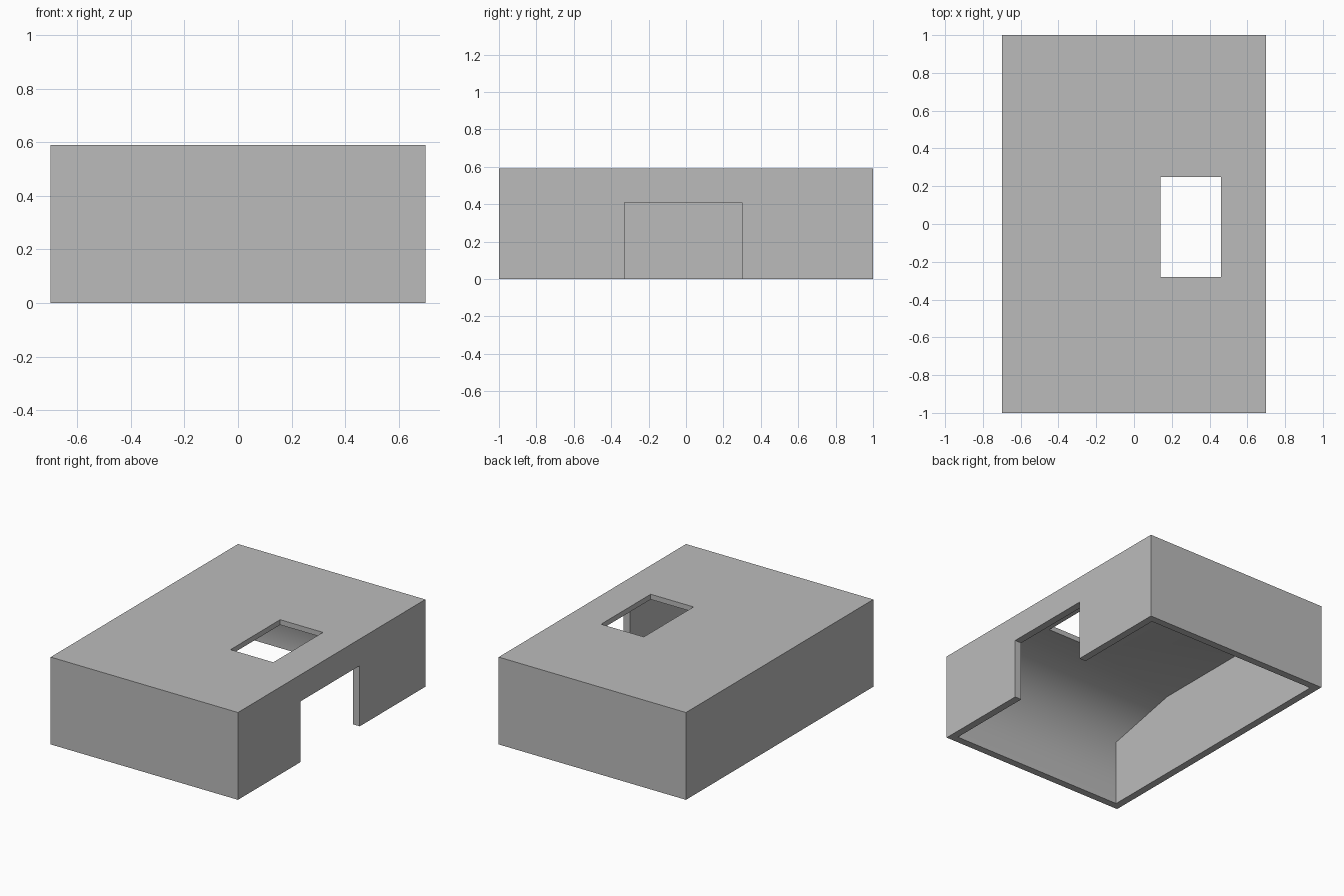
import bpy
import bmesh
from math import radians

cube = bpy.data.objects.get("Cube")
if cube:
    bpy.data.objects.remove(cube, do_unlink=True)

HALF_X, HALF_Y, HEIGHT = 0.70, 1.0, 0.59
WALL = 0.05

grey = bpy.data.materials.new("plain_grey")
grey.use_nodes = True
grey.diffuse_color = (0.5, 0.5, 0.5, 1)
grey.node_tree.nodes["Principled BSDF"].inputs["Base Color"].default_value = (0.5, 0.5, 0.5, 1)


def extrude_x(name, profile, x0, x1):
    """Solid made by sweeping a (y, z) profile from x0 to x1."""
    bm = bmesh.new()
    face = bm.faces.new([bm.verts.new((x0, y, z)) for y, z in profile])
    swept = bmesh.ops.extrude_face_region(bm, geom=[face])["geom"]
    verts = [v for v in swept if isinstance(v, bmesh.types.BMVert)]
    bmesh.ops.translate(bm, verts=verts, vec=(x1 - x0, 0, 0))
    bmesh.ops.recalc_face_normals(bm, faces=bm.faces)
    mesh = bpy.data.meshes.new(name)
    bm.to_mesh(mesh)
    bm.free()
    mesh.materials.append(grey)
    obj = bpy.data.objects.new(name, mesh)
    bpy.context.collection.objects.link(obj)
    return obj


def rect(y0, y1, z0, z1):
    return [(y0, z0), (y1, z0), (y1, z1), (y0, z1)]


# Outer block
shell = extrude_x("box_shell", rect(-HALF_Y, HALF_Y, 0, HEIGHT), -HALF_X, HALF_X)

# Hollow inside, with the ceiling sloping down towards the front and back walls
inner_y = HALF_Y - WALL
slope = [(inner_y, -0.1), (inner_y, 0.445), (0.45, 0.555)]
cavity_profile = slope + [(-y, z) for y, z in reversed(slope)]
cutters = [
    extrude_x("cavity_cutter", cavity_profile, -HALF_X + WALL, HALF_X - WALL),
    # Doorway in the left wall
    extrude_x("doorway_cutter", rect(-0.33, 0.30, -0.1, 0.41), HALF_X - 2 * WALL, HALF_X + 0.1),
    # Opening in the roof
    extrude_x("roof_opening_cutter", rect(-0.28, 0.25, 0.5, 0.7), 0.14, 0.46),
]

bpy.ops.object.select_all(action="DESELECT")
shell.select_set(True)
bpy.context.view_layer.objects.active = shell
for cutter in cutters:
    cutter.hide_render = True
    cut = shell.modifiers.new(cutter.name, "BOOLEAN")
    cut.operation = "DIFFERENCE"
    cut.solver = "EXACT"
    cut.object = cutter
    bpy.ops.object.modifier_apply(modifier=cut.name)
    bpy.data.objects.remove(cutter, do_unlink=True)

# Soft shading over the sloped ceiling, sharp square corners
bpy.ops.object.shade_smooth_by_angle(angle=radians(80))
